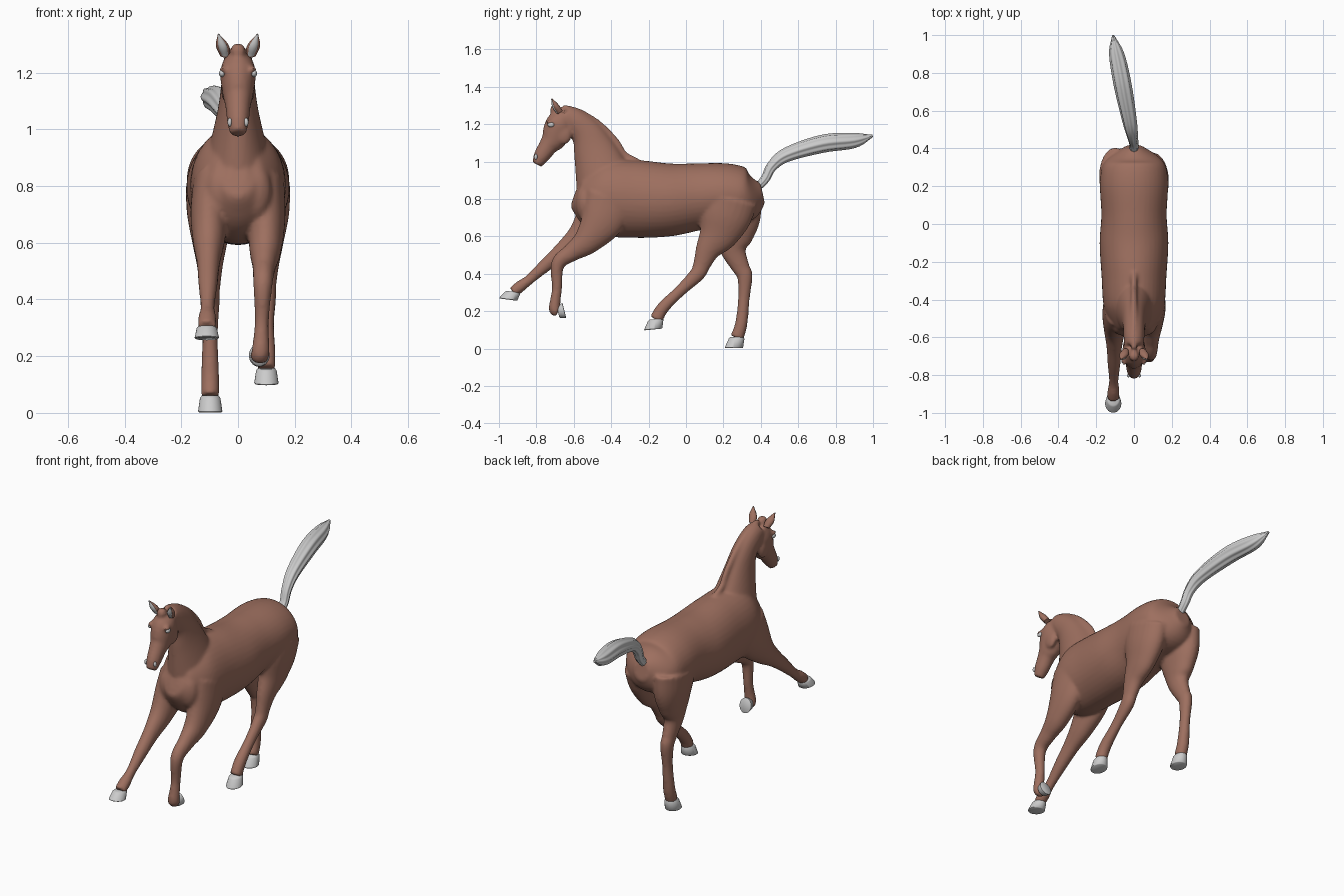
import bpy, bmesh, math
from mathutils import Vector, Matrix

if "Cube" in bpy.data.objects:
    bpy.data.objects.remove(bpy.data.objects["Cube"])

brown = bpy.data.materials.new("brown_coat")
brown.diffuse_color = (0.34, 0.16, 0.115, 1)
brown.use_nodes = True
brown.node_tree.nodes["Principled BSDF"].inputs["Base Color"].default_value = brown.diffuse_color
X = Vector((1, 0, 0))


def spline(p, steps):
    """Catmull-Rom through ring tuples (x, y, z, half width, half depth)."""
    p = [Vector(q) for q in p]
    p = [2 * p[0] - p[1]] + p + [2 * p[-1] - p[-2]]
    out = []
    for i in range(1, len(p) - 2):
        a, b, c, d = p[i - 1:i + 3]
        for k in range(steps):
            t = k / steps
            out.append(0.5 * (2 * b + (c - a) * t + (2 * a - 5 * b + 4 * c - d) * t * t
                              + (3 * b - a - 3 * c + d) * t ** 3))
    return out + [p[-2]]


def circle(c, u, v, n, lobes=0, depth=0.0):
    ring = []
    for k in range(n):
        a = 2 * math.pi * k / n
        f = 1 + depth * math.cos(lobes * a)
        ring.append(c + f * (u * math.cos(a) + v * math.sin(a)))
    return ring


def skin(bm, loops):
    """Join vertex loops into a closed tube."""
    rows = [[bm.verts.new(c) for c in loop] for loop in loops]
    n = len(rows[0])
    faces = [bm.faces.new((r[i], r[(i + 1) % n], s[(i + 1) % n], s[i]))
             for r, s in zip(rows, rows[1:]) for i in range(n)]
    faces += [bm.faces.new(rows[0][::-1]), bm.faces.new(rows[-1])]
    bmesh.ops.recalc_face_normals(bm, faces=faces)


def loft(bm, rings, n=28, lobes=0, depth=0.0):
    s = spline(rings, 6)
    loops = []
    for i, r in enumerate(s):
        t = Vector(s[min(i + 1, len(s) - 1)][:3]) - Vector(s[max(i - 1, 0)][:3])
        v = t.cross(X).normalized()
        loops.append(circle(Vector(r[:3]), X * max(r[3], .002), v * max(r[4], .002),
                            n, lobes, depth))
    skin(bm, loops)


def middle(bm, rings, n=36):
    """Loft on the centre plane from (y, z, half width, half depth)."""
    loft(bm, [(0, *r) for r in rings], n)


def ball(bm, c, s):
    bmesh.ops.create_uvsphere(bm, u_segments=20, v_segments=12, radius=1,
                              matrix=Matrix.Translation(c) @ Matrix.Diagonal((*s, 1)))


def finish(name, bm, mat=None, angle=50):
    me = bpy.data.meshes.new(name)
    bm.to_mesh(me)
    bm.free()
    ob = bpy.data.objects.new(name, me)
    bpy.context.collection.objects.link(ob)
    if mat:
        me.materials.append(mat)
    bpy.ops.object.select_all(action='DESELECT')
    ob.select_set(True)
    bpy.context.view_layer.objects.active = ob
    bpy.ops.object.shade_smooth_by_angle(angle=math.radians(angle))
    return ob


body = bmesh.new()
# torso, chest to rump
middle(body, [(-.59, .84, .03, .05), (-.56, .83, .095, .125), (-.45, .81, .157, .20),
              (-.27, .80, .172, .208), (-.1, .795, .182, .196), (.05, .81, .173, .18),
              (.22, .825, .18, .165), (.33, .815, .155, .138), (.41, .83, .045, .055)], 40)
# neck
middle(body, [(-.42, .86, .12, .17), (-.485, 1.05, .075, .118), (-.53, 1.15, .06, .087),
              (-.595, 1.215, .055, .07), (-.65, 1.24, .05, .06)])
# head
middle(body, [(-.645, 1.255, .045, .045), (-.675, 1.2, .063, .075), (-.705, 1.125, .054, .069),
              (-.735, 1.085, .045, .052), (-.775, 1.025, .038, .042), (-.797, .984, .028, .027)])
# mane ridge and forelock
middle(body, [(y, z, .017, .017) for y, z in [
    (-.26, 1.0), (-.33, 1.04), (-.375, 1.11), (-.46, 1.197), (-.565, 1.263), (-.66, 1.29)]], 14)
ball(body, (0, -.70, 1.275), (.028, .028, .03))
for s in (-1, 1):
    ball(body, (s * .038, -.655, 1.145), (.022, .045, .055))   # cheek
    ball(body, (s * .052, -.725, 1.212), (.013, .024, .013))   # brow
    ball(body, (s * .06, -.535, .78), (.06, .055, .10))        # breast muscle

# leg thickness, top to hoof, shared by each pair
front = [(.06, .135), (.066, .115), (.056, .075), (.041, .05), (.034, .037),
         (.025, .027), (.032, .031), (.032, .029)]
hind = [(.085, .155), (.08, .14), (.062, .107), (.046, .068), (.035, .047),
        (.034, .041), (.027, .031), (.032, .033), (.032, .036)]
# name, x at top, x at hoof, thickness, side path (y, z), sole centre, toe direction, hoof size
legs = [
    ("front_right", -.10, -.11, front, [(-.42, .80), (-.48, .70), (-.56, .605), (-.65, .53),
     (-.74, .455), (-.83, .375), (-.885, .333), (-.925, .302)], (-.952, .262), (-1, .13), 1),
    ("front_left", .105, .075, front, [(-.40, .80), (-.45, .68), (-.53, .575), (-.61, .515),
     (-.685, .452), (-.69, .32), (-.703, .215), (-.683, .198)], (-.65, .203), (.25, -1), .85),
    ("hind_right", -.10, -.098, hind, [(.25, .80), (.26, .70), (.255, .60), (.255, .52),
     (.295, .43), (.315, .385), (.31, .27), (.295, .13), (.272, .058)], (.255, .002), (-1, 0), 1),
    ("hind_left", .10, .10, hind, [(.23, .80), (.205, .70), (.17, .61), (.118, .53),
     (.085, .45), (.06, .398), (-.03, .31), (-.12, .222), (-.161, .155)],
     (-.176, .102), (-1, -.1), 1)]
for name, x0, x1, thick, path, sole, toe, k in legs:
    n = len(path) - 1
    loft(body, [(x0 + (x1 - x0) * i / n, *p, *w) for i, (p, w) in enumerate(zip(path, thick))], 24)
    # hoof flaring from the end of the leg to the sole
    top, sole, toe = Vector((x1, *path[-1])), Vector((x1, *sole)), Vector((0, *toe)).normalized()
    bm = bmesh.new()
    skin(bm, [circle(sole.lerp(top, t), X * w * k, toe * (w + .006) * k, 28)
              for t, w in ((0, .04), (.06, .043), (.9, .036), (1.05, .03))])
    finish(name + "_hoof", bm)

# fuse torso, neck, head and legs into one smooth skin
horse = finish("body", body, brown, 180)
m = horse.modifiers.new("fuse", 'REMESH')
m.mode, m.voxel_size, m.use_smooth_shade = 'VOXEL', .009, True
m = horse.modifiers.new("soften", 'SMOOTH')
m.factor, m.iterations = .5, 5

# tail with strand grooves, drifting to one side
bm = bmesh.new()
loft(bm, [(-.19 * max(y - .42, 0), y, z, r, r) for y, z, r in [
    (.385, .865, .02), (.425, .91, .023), (.46, .975, .027), (.54, 1.037, .036),
    (.73, 1.095, .045), (.9, 1.113, .038), (.998, 1.137, .006)]], 48, 8, .07)
finish("tail", bm, angle=60)

for s, side in ((-1, "right"), (1, "left")):
    # ears, with a grey inside set slightly forward
    for part, dy, k, mat in (("ear", 0, 1, brown), ("inner_ear", -.011, .66, None)):
        bm = bmesh.new()
        loft(bm, [(s * .046, -.672 + dy, 1.262, .018 * k, .016 * k),
                  (s * .055, -.694 + dy, 1.295, .023 * k, .016 * k),
                  (s * .069, -.716 + dy * .3, 1.336, .002, .002)], 16)
        finish(side + "_" + part, bm, mat)
    # eyes and nostrils
    for part, c, r in (("eye", (s * .056, -.722, 1.197), (.011, .018, .013)),
                       ("nostril", (s * .029, -.803, 1.025), (.008, .009, .015))):
        bm = bmesh.new()
        ball(bm, c, r)
        finish(side + "_" + part, bm)
